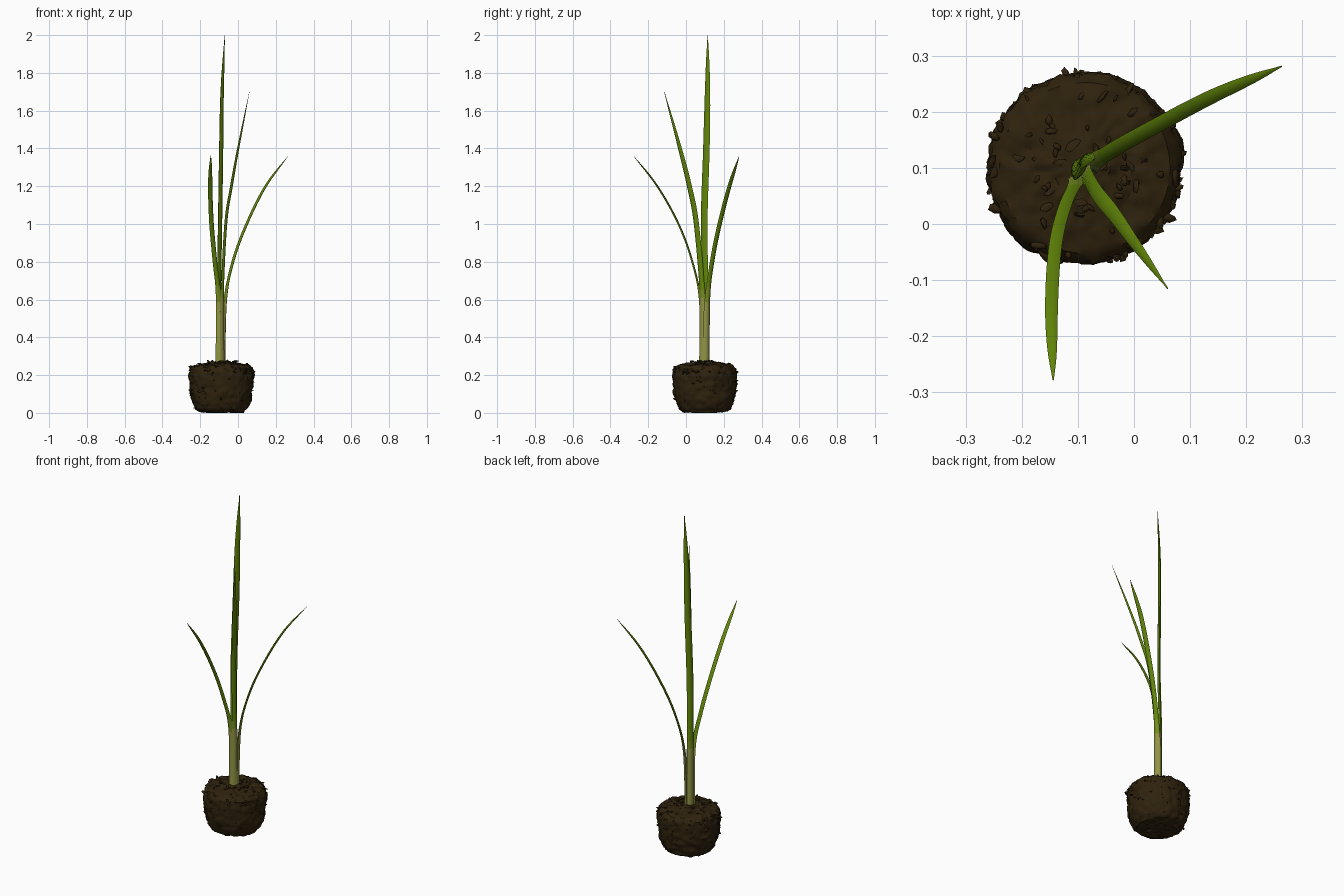
import bpy, bmesh, math, random
from mathutils import Vector, Matrix, noise

if "Cube" in bpy.data.objects:
    bpy.data.objects.remove(bpy.data.objects["Cube"])

random.seed(4)
CX, CY = -0.088, 0.1


def material(name, rgb):
    m = bpy.data.materials.new(name)
    m.diffuse_color = (*rgb, 1)
    m.use_nodes = True
    m.node_tree.nodes["Principled BSDF"].inputs["Base Color"].default_value = m.diffuse_color
    return m


LEAF = material("leaf green", (0.125, 0.245, 0.003))
YOUNG = material("young green", (0.18, 0.265, 0.015))
PALE = material("pale sheath", (0.29, 0.30, 0.06))
SOIL = material("dark soil", (0.028, 0.016, 0.004))


def finish(bm, name, mats, angle):
    bmesh.ops.recalc_face_normals(bm, faces=bm.faces)
    mesh = bpy.data.meshes.new(name)
    bm.to_mesh(mesh)
    bm.free()
    for m in mats:
        mesh.materials.append(m)
    ob = bpy.data.objects.new(name, mesh)
    bpy.context.collection.objects.link(ob)
    bpy.ops.object.select_all(action='DESELECT')
    ob.select_set(True)
    bpy.context.view_layer.objects.active = ob
    bpy.ops.object.shade_smooth_by_angle(angle=math.radians(angle))
    return ob


def spline(pts, t):
    """Catmull-Rom point on the path, t from 0 to 1."""
    n = len(pts) - 1
    i = min(int(t * n), n - 1)
    u = t * n - i
    b, c = pts[i], pts[i + 1]
    a = pts[i - 1] if i > 0 else b * 2 - c
    d = pts[i + 2] if i + 2 <= n else c * 2 - b
    return 0.5 * (2 * b + (c - a) * u + (2 * a - 5 * b + 4 * c - d) * u**2
                  + (3 * b - a - 3 * c + d) * u**3)


def leaf(name, path, side, out, width, taper=5, rings=44):
    """Sweep a plump lens section along the path, keeled on the outer side."""
    pts = [Vector(p) for p in path]
    side, out = Vector((*side, 0)), Vector((*out, 0))
    bm = bmesh.new()
    rows = []
    us = [-1, -0.75, -0.4, 0, 0.4, 0.75, 1]
    for k in range(rings + 1):
        t = k / rings
        p = spline(pts, t)
        lo, hi = max(t - 0.01, 0), min(t + 0.01, 1)
        tan = (spline(pts, hi) - spline(pts, lo)).normalized()
        s = (side - tan * side.dot(tan)).normalized()
        n = tan.cross(s)
        if n.dot(out) < 0:
            n = -n
        sheath = max(0, min(1, (0.7 - p.z) / 0.2))
        w = (width / 2 * (1 - sheath) + 0.020 * sheath) * max(1 - t**taper, 0.1)
        outer = [p + s * (u * w) + n * (w * 0.55 * (1 - u * u)) for u in us]
        inner = [p + s * (u * w) - n * (w * 0.3 * (1 - u * u)) for u in us[-2:0:-1]]
        rows.append([bm.verts.new(v) for v in outer + inner])
    m = len(rows[0])
    for a, b in zip(rows, rows[1:]):
        for j in range(m):
            f = bm.faces.new((a[j], a[(j + 1) % m], b[(j + 1) % m], b[j]))
            z = f.calc_center_median().z
            f.material_index = 2 if z < 0.6 else 1 if z < 0.67 else 0
    bm.faces.new(rows[0])
    bm.faces.new(rows[-1])
    return finish(bm, name, [LEAF, YOUNG, PALE], 60)


# Four strap leaves rising from the same sheath
leaf("tall_leaf", [(-.100, .103, .24), (-.100, .102, .6), (-.094, .096, 1.0),
                   (-.088, .108, 1.4), (-.083, .114, 1.7), (-.070, .115, 1.999)],
     (0.5, 0.87), (-0.87, 0.5), 0.041, 7)
leaf("front_right_leaf", [(-.086, .088, .24), (-.085, .088, .6), (-.066, .055, 1.0),
                          (-.036, .018, 1.2), (.000, -.032, 1.4), (.060, -.115, 1.7)],
     (0.4, 0.9), (0.55, -0.8), 0.030, 6)
leaf("front_left_leaf", [(-.098, .084, .24), (-.100, .079, .58), (-.122, .035, .8),
                         (-.140, -.038, 1.0), (-.147, -.150, 1.2), (-.144, -.278, 1.362)],
     (1, 0.1), (-0.1, -1), 0.024, 14)
leaf("back_right_leaf", [(-.080, .106, .24), (-.070, .112, .58), (-.028, .138, .8),
                         (.045, .178, 1.0), (.145, .230, 1.2), (.263, .281, 1.358)],
     (-0.5, 0.87), (0.87, 0.5), 0.027, 11)


# Sheath core, closing the gaps between the leaf bases
bm = bmesh.new()
bmesh.ops.create_cone(bm, cap_ends=True, segments=12, radius1=0.022, radius2=0.013,
                      depth=0.32, matrix=Matrix.Translation((-0.091, 0.097, 0.40)))
finish(bm, "sheath_core", [PALE], 50)


# Root ball: lathed profile roughened with noise
def rough(p):
    return (noise.noise(p * 13) * 0.007 + noise.noise(p * 34) * 0.007
            + noise.noise(p * 80) * 0.004)


profile = [(0.03, 0.004), (0.09, 0.004), (0.12, 0.007), (0.137, 0.02), (0.153, 0.055),
           (0.164, 0.1), (0.169, 0.15), (0.171, 0.2), (0.168, 0.232), (0.152, 0.25),
           (0.12, 0.257), (0.075, 0.264), (0.035, 0.27)]
fine = []
for (r0, z0), (r1, z1) in zip(profile, profile[1:]):
    steps = max(1, round(math.hypot(r1 - r0, z1 - z0) / 0.01))
    fine += [(r0 + (r1 - r0) * i / steps, z0 + (z1 - z0) * i / steps) for i in range(steps)]
fine.append(profile[-1])
SEG = 110
bm = bmesh.new()
rows = []
for r, z in fine:
    row = []
    for j in range(SEG):
        a = 2 * math.pi * j / SEG
        p = Vector((r * math.cos(a), r * math.sin(a), z))
        d = rough(p)
        if z > 0.245 or z < 0.01:
            p.z = max(0, p.z + d * 1.2)
        else:
            # shallow vertical cracks down the side
            crack = max(0, 0.1 - abs(noise.noise(Vector((p.x * 14, p.y * 14, z * 5))))) * 0.04
            p += Vector((math.cos(a), math.sin(a), 0)) * (d - crack)
        row.append(bm.verts.new(p + Vector((CX, CY, 0))))
    rows.append(row)
for a, b in zip(rows, rows[1:]):
    for j in range(SEG):
        bm.faces.new((a[j], a[(j + 1) % SEG], b[(j + 1) % SEG], b[j]))
bm.faces.new(rows[0])
bm.faces.new(rows[-1])
finish(bm, "root_ball", [SOIL], 40)


# Crumbs and bark bits on the sides, rim and top of the soil
bm = bmesh.new()


def crumb(r, a, z, size):
    rot = Matrix.Rotation(random.uniform(0, 6.28), 4, 'Z') @ \
        Matrix.Rotation(random.uniform(-0.6, 0.6), 4, 'X')
    scale = Matrix.Diagonal((size * random.uniform(0.9, 1.9), size * random.uniform(0.5, 0.9),
                             size * random.uniform(0.4, 0.8), 1))
    place = Matrix.Translation((CX + r * math.cos(a), CY + r * math.sin(a), z))
    new = bmesh.ops.create_icosphere(bm, subdivisions=1, radius=1, matrix=place @ rot @ scale)
    for v in new['verts']:
        v.co += Vector([random.uniform(-0.2, 0.2) * size for _ in range(3)])


for i in range(80):   # side
    z = random.uniform(0.02, 0.22)
    crumb(0.134 + 0.034 * min(1, z / 0.12), random.uniform(0, 6.28), z,
          random.uniform(0.004, 0.009))
for i in range(60):   # rim
    crumb(random.uniform(0.152, 0.172), random.uniform(0, 6.28),
          random.uniform(0.2, 0.245), random.uniform(0.006, 0.012))
for i in range(35):   # top
    crumb(0.14 * math.sqrt(random.random()), random.uniform(0, 6.28),
          random.uniform(0.256, 0.263), random.uniform(0.005, 0.010))
for i in range(26):   # raised ring round the stem
    crumb(random.uniform(0.03, 0.085), random.uniform(0, 6.28),
          random.uniform(0.266, 0.276), random.uniform(0.006, 0.011))
finish(bm, "soil_crumbs", [SOIL], 60)
